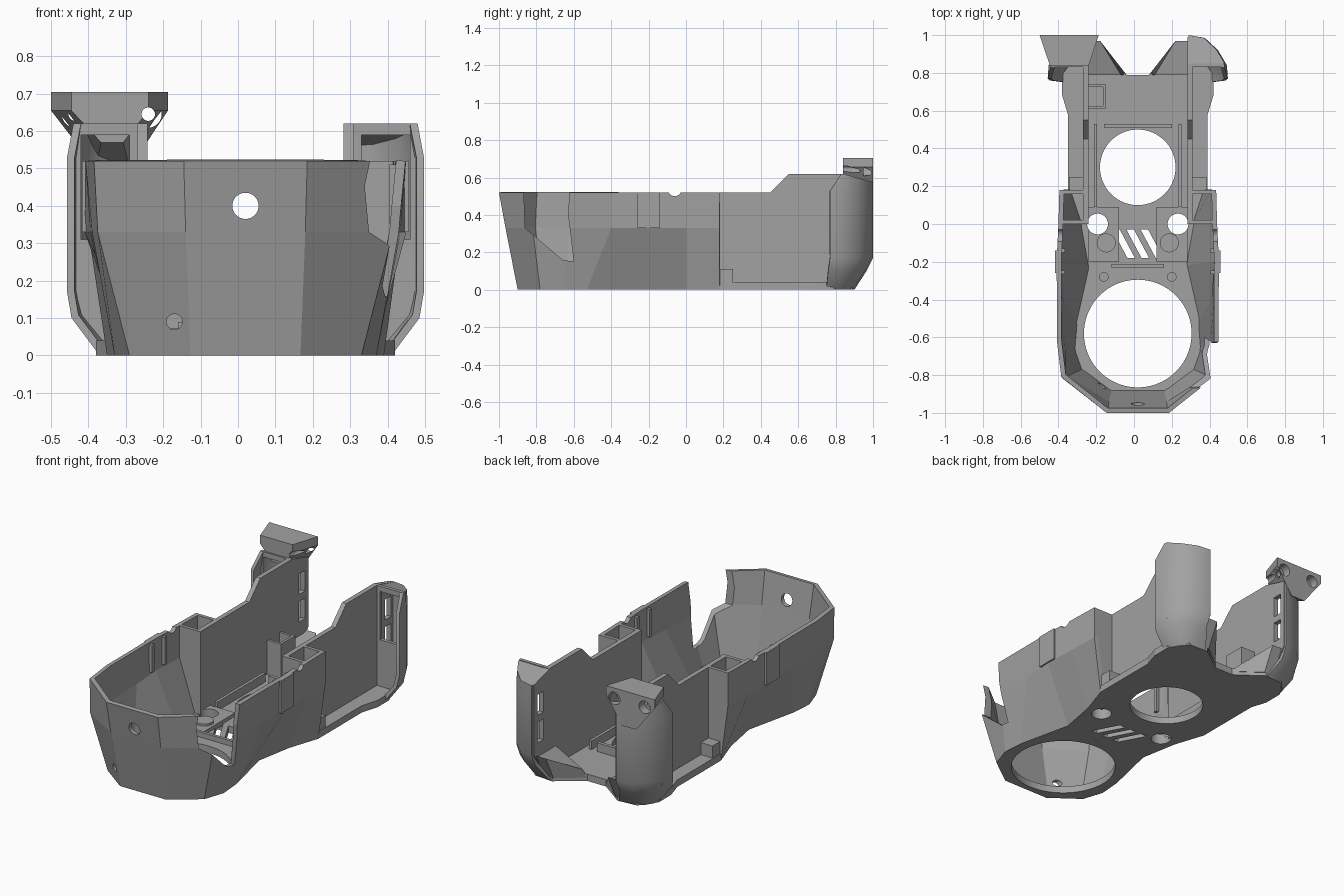
import bpy, bmesh, math

if "Cube" in bpy.data.objects:
    bpy.data.objects.remove(bpy.data.objects["Cube"])

CX = 0.02  # plane of symmetry of the housing
GREY = (0.36, 0.36, 0.36, 1)
grey = bpy.data.materials.new("plain grey")
grey.use_nodes = True
grey.diffuse_color = GREY
grey.node_tree.nodes["Principled BSDF"].inputs["Base Color"].default_value = GREY


def add(name, bm):
    mesh = bpy.data.meshes.new(name)
    bm.to_mesh(mesh)
    bm.free()
    mesh.materials.append(grey)
    ob = bpy.data.objects.new(name, mesh)
    bpy.context.scene.collection.objects.link(ob)
    return ob


def prism(name, pts, axis, lo, hi):
    """Extrude a 2D outline along an axis."""
    place = {"x": lambda p, a: (a, p[0], p[1]),
             "y": lambda p, a: (p[0], a, p[1]),
             "z": lambda p, a: (p[0], p[1], a)}[axis]
    bm = bmesh.new()
    rings = [[bm.verts.new(place(p, a)) for p in pts] for a in (lo, hi)]
    n = len(pts)
    for ring in rings:
        bm.faces.new(ring)
    for i in range(n):
        j = (i + 1) % n
        bm.faces.new((rings[0][i], rings[0][j], rings[1][j], rings[1][i]))
    bmesh.ops.recalc_face_normals(bm, faces=bm.faces)
    return add(name, bm)


def box(name, x0, x1, y0, y1, z0, z1):
    x0, x1 = sorted((x0, x1))
    return prism(name, [(x0, y0), (x1, y0), (x1, y1), (x0, y1)], "z", z0, z1)


def disc(name, u, v, r, axis, lo, hi, n=48):
    ring = [(u + r * math.cos(2 * math.pi * i / n), v + r * math.sin(2 * math.pi * i / n))
            for i in range(n)]
    return prism(name, ring, axis, lo, hi)


def sheet(name, levels, thick):
    """Loft paths stacked by height into a wall that thickens inward."""
    bm = bmesh.new()
    rows = [[bm.verts.new((x, y, z)) for x, y in path] for z, path in levels]
    for a, b in zip(rows, rows[1:]):
        for i in range(len(a) - 1):
            bm.faces.new((a[i], a[i + 1], b[i + 1], b[i]))
    ob = add(name, bm)
    mod = ob.modifiers.new("thickness", "SOLIDIFY")
    mod.thickness, mod.offset, mod.use_even_offset = thick, -1, True
    return ob


def bake(ob, cutters=()):
    """Apply modifiers and subtract the cutters."""
    for c in cutters:
        c.hide_render = True
        mod = ob.modifiers.new("cut", "BOOLEAN")
        mod.operation, mod.solver, mod.object = "DIFFERENCE", "EXACT", c
    bpy.context.view_layer.update()
    mesh = bpy.data.meshes.new_from_object(
        ob.evaluated_get(bpy.context.evaluated_depsgraph_get()))
    ob.modifiers.clear()
    ob.data = mesh


def drop(cutters):
    for c in cutters:
        bpy.data.objects.remove(c)


def slope_top(ob):
    """Tilt the top of a rear post down towards the back."""
    for v in ob.data.vertices:
        if v.co.z > .58:
            v.co.z -= max(0, v.co.y - .84) * .28


def smooth(ob, angle):
    bpy.ops.object.select_all(action="DESELECT")
    ob.select_set(True)
    bpy.context.view_layer.objects.active = ob
    bpy.ops.object.shade_smooth_by_angle(angle=math.radians(angle))


def both(half):
    """Mirror a half outline, running left rear - front - right rear."""
    return [(CX - w, y) for w, y in reversed(half)] + [(CX + w, y) for w, y in half]


# Faceted front bowl
base = [(.147, -.9), (.31, -.78), (.35, -.66), (.34, -.53), (.27, -.22), (.31, 0), (.37, .18)]
waist = [(.16, -.965), (.395, -.82), (.41, -.62), (.415, -.4), (.43, -.2), (.42, 0), (.415, .18)]
rim = [(.165, -1), (.405, -.81), (.428, -.62), (.428, -.4), (.43, -.2), (.42, 0), (.415, .18)]
bowl = sheet("front_bowl", [(0, both(base)), (.33, both(waist)), (.52, both(rim))], .025)
gap = [(-.87, .6), (-.86, .33), (-.66, .16), (-.6, .15), (-.63, .4), (-.62, .6)]
cuts = [prism("gap_cutter", gap, "x", .25, .7),
        disc("front_hole_cutter", .02, .4, .035, "y", -1.1, -.85),
        disc("screw_hole_cutter", -.17, .09, .021, "y", -1.1, -.8),
        disc("notch_cutter", -.06, .535, .035, "x", -.6, .6)]
bake(bowl, cuts)
drop(cuts)

# Floor with fan openings, screw holes and vent slots
outline = base + [(.37, .58), (.4, .68), (.4, .79), (.33, .89), (.21, .9), (.06, .79)]
floor = prism("floor", both(outline), "z", 0, .04)
cuts = [disc("large_hole_cutter", CX, -.58, .285, "z", -1, 1, 96),
        disc("small_hole_cutter", CX, .3, .2, "z", -1, 1, 80)]
for k in (-1, 0, 1):
    x = CX + k * .075
    cuts.append(prism("slot_cutter", [(x - .06, -.03), (x - .02, -.03), (x + .06, -.18),
                                      (x + .02, -.18)], "z", -1, 1))
screws = [disc("screw_cutter", CX + s * .213, 0, .055, "z", -1, 1) for s in (-1, 1)]
bake(floor, cuts + screws)
drop(cuts)

wall_side = [(0, .02), (.88, .02), (.99, .17), (.99, .62), (.84, .62), (.55, .62), (.45, .52), (0, .52)]
post_low = [(.39, .75), (.39, .81), (.36, .86), (.31, .89), (.22, .9)]
post_mid = [(.465, .76), (.46, .83), (.415, .9), (.35, .955), (.27, .965)]
post_full = [(.477, .77), (.472, .84), (.425, .92), (.355, .985), (.27, 1)]
post_top = [(.46, .83), (.455, .86), (.415, .925), (.35, .985), (.27, 1)]

for s, side in ((1, "left"), (-1, "right")):
    def X(w):
        return CX + s * w

    # Flat inner side wall with slots towards the rear post
    wall = prism(side + "_side_wall", wall_side, "x", *sorted((X(.262), X(.29))))
    slope_top(wall)
    cuts = [box("wall_slot_cutter", X(.1), X(.4), .905, .96, z, z + .12) for z in (.23, .39)]
    bake(wall, cuts)
    drop(cuts)

    # Curved rear post with a sloping cap
    levels = []
    for z, path in ((0, post_low), (.1, post_mid), (.17, post_full), (.53, post_full), (.62, post_top)):
        pts = [(X(w), y) for w, y in path]
        levels.append((z, pts[::s]))
    post = sheet(side + "_rear_post", levels, .02)
    slope_top(post)
    bake(post)
    smooth(post, 35)
    cap = prism(side + "_post_cap", [(X(w), y) for w, y in post_top + [(.27, .83)]], "z", .6, .62)
    slope_top(cap)

    # Bulkhead with a window closing the front of the post
    bulkhead = prism(side + "_post_bulkhead", [(X(w), z) for w, z in (
        (.27, .03), (.39, .03), (.46, .14), (.46, .53), (.457, .62), (.27, .62))], "y", .83, .85)
    window = box("window_cutter", X(.31), X(.44), .8, .88, .31, .59)
    bake(bulkhead, [window])
    drop([window])

    # Wedge joining post and floor
    wedge = prism(side + "_rear_wedge", [(X(.06), .79), (X(.2), .9), (X(.28), .9), (X(.28), .79)],
                  "z", .02, .16)
    for v in wedge.data.vertices:
        if v.co.z > .1 and v.co.y > .85:
            v.co.y += .07
        elif v.co.z > .1 and abs(v.co.x - CX) < .1:
            v.co.x += s * .03
            v.co.z = .06

    # Open pocket between bowl and side wall
    for y, label in ((.0, "front"), (.16, "rear")):
        grow = .06 * (y > .1)
        prism(f"{side}_pocket_{label}", [(X(.265), .02), (X(.3 + grow), .02), (X(.408), .32),
                                         (X(.408), .52), (X(.265), .52)], "y", y, y + .02)

    # Small pieces on the floor and outer wall
    pad = box(side + "_floor_pad", X(.1), X(.262), -.2, .09, .03, .06)
    bake(pad, screws)
    disc(side + "_boss", X(.167), -.1, .05, "z", .05, .072)
    disc(side + "_pin", X(.18), -.28, .025, "z", .03, .06, 24)
    box(side + "_floor_rail", X(.215), X(.232), .09, .53, .03, .09)
    box(side + "_ledge_foot", X(.28), X(.365), .18, .25, .03, .11)
    for y in (-.265, -.15):
        box(side + "_inner_rib", X(.385), X(.415), y, y + .02, .35, .51)
    box(side + "_wall_clip", X(.415), X(.437), -.26, -.14, .33, .52)
drop(screws)

# Cross bars and connector bracket
box("rear_cross_bar", CX - .18, CX + .18, .51, .53, .03, .09)
box("front_cross_bar", CX - .14, CX + .14, -.23, -.212, .03, .07)
box("bracket_back", -.245, -.15, .725, .74, .03, .24)
box("bracket_front", -.245, -.15, .61, .625, .03, .24)
box("bracket_side", -.165, -.15, .61, .74, .03, .24)

# Mounting block on the tall post
block = prism("mounting_block", [(-.5, .705), (-.5, .655), (-.38, .5), (-.29, .5), (-.187, .655),
                                 (-.187, .705)], "y", .84, 1)
for v in block.data.vertices:
    if v.co.y < .9:
        v.co.x = -.34 + (v.co.x + .34) * .66
        v.co.z = max(v.co.z, .57)
cuts = []
for x, depth in ((-.435, .88), (-.24, .7)):
    cuts.append(disc("counterbore_cutter", x, .645, .036, "y", .95, 1.1))
    cuts.append(disc("bolt_cutter", x, .645, .018, "y", depth, 1.1, 24))
bake(block, cuts)
drop(cuts)
